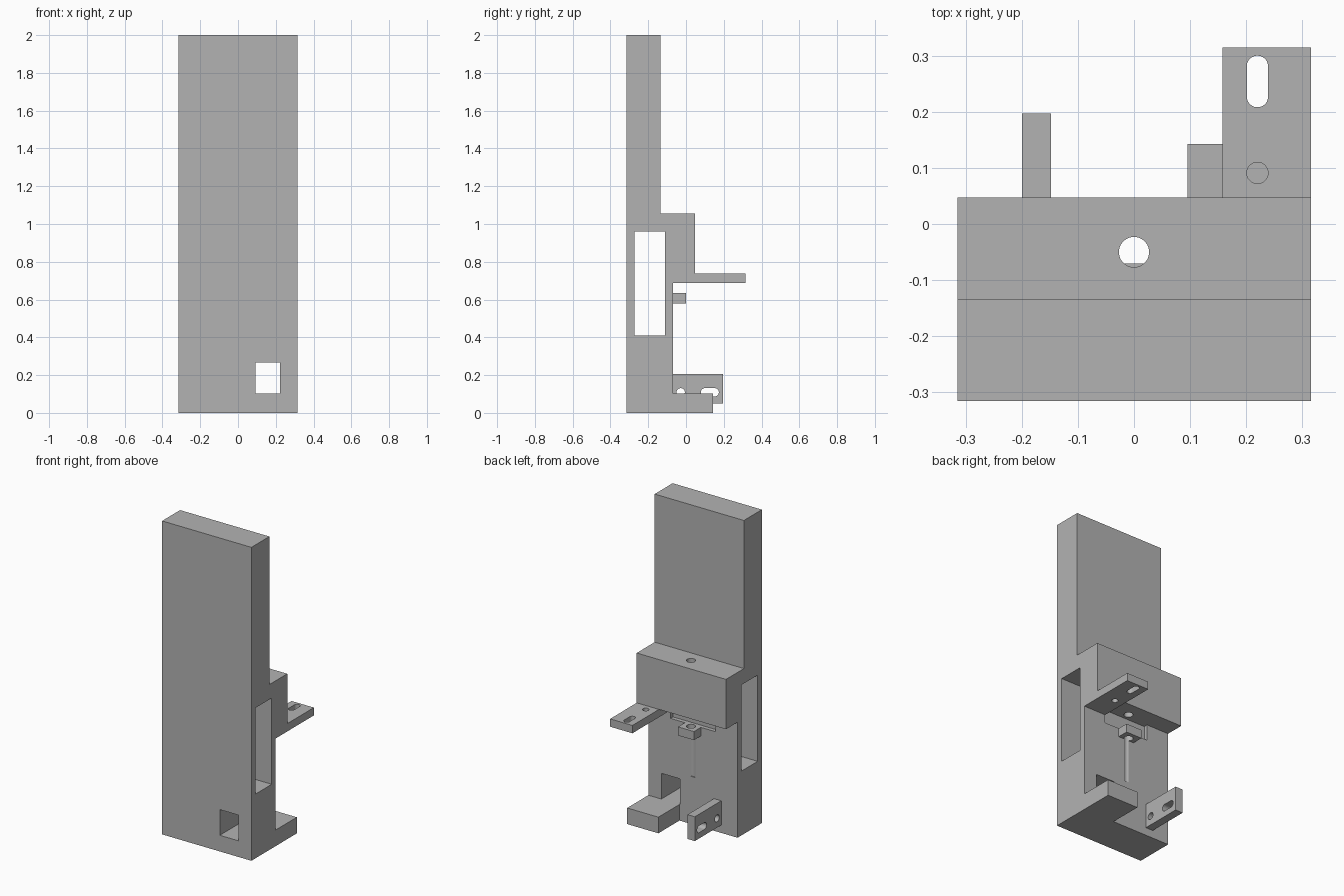
import bpy, bmesh, math
from mathutils import Vector

cube = bpy.data.objects.get("Cube")
if cube:
    bpy.data.objects.remove(cube, do_unlink=True)

grey = bpy.data.materials.new("plain_grey")
grey.use_nodes = True
grey.diffuse_color = (0.45, 0.45, 0.45, 1)
grey.node_tree.nodes["Principled BSDF"].inputs["Base Color"].default_value = (0.45, 0.45, 0.45, 1)


def prism(name, points, start, end, axis):
    """Extrude a 2D outline from start to end along axis x (outline y,z) or z (outline x,y)."""
    place = (lambda a, b: (start, a, b)) if axis == "x" else (lambda a, b: (a, b, start))
    shift = Vector((end - start, 0, 0) if axis == "x" else (0, 0, end - start))
    bm = bmesh.new()
    face = bm.faces.new([bm.verts.new(place(a, b)) for a, b in points])
    top = bmesh.ops.extrude_face_region(bm, geom=[face])["geom"]
    bmesh.ops.translate(bm, vec=shift, verts=[v for v in top if isinstance(v, bmesh.types.BMVert)])
    bmesh.ops.recalc_face_normals(bm, faces=bm.faces)
    mesh = bpy.data.meshes.new(name)
    bm.to_mesh(mesh)
    bm.free()
    mesh.materials.append(grey)
    obj = bpy.data.objects.new(name, mesh)
    bpy.context.collection.objects.link(obj)
    return obj


def box(name, x, y, z):
    outline = [(x[0], y[0]), (x[1], y[0]), (x[1], y[1]), (x[0], y[1])]
    return prism(name, outline, z[0], z[1], "z")


def slot(cu, cv, radius, half_length=0.0, along=0, steps=32):
    """Outline of a round hole, stretched into a slot along one coordinate."""
    points = []
    for i in range(steps):
        t = 2 * math.pi * (i + 0.5) / steps
        p = [radius * math.cos(t), radius * math.sin(t)]
        p[along] += math.copysign(half_length, p[along])
        points.append((cu + p[0], cv + p[1]))
    return points


def cut(obj, cutters):
    for cutter in cutters:
        cutter.hide_render = True
        mod = obj.modifiers.new("cut", "BOOLEAN")
        mod.operation = "DIFFERENCE"
        mod.solver = "EXACT"
        mod.object = cutter
        bpy.context.view_layer.update()
        result = bpy.data.meshes.new_from_object(obj.evaluated_get(bpy.context.evaluated_depsgraph_get()))
        obj.modifiers.clear()
        obj.data = result
        bpy.data.objects.remove(cutter, do_unlink=True)


W = 0.315          # half width of the body
WALL = -0.07       # rear wall of the lower body
LEDGE = 0.737      # underside of the rear block


def screw_hole():
    return prism("screw_cutter", slot(0, -0.05, 0.027), 0.304, 1.2, "z")


# Upright body with the thicker rear block
profile = [(-W, 0), (WALL, 0), (WALL, LEDGE), (0.047, LEDGE), (0.047, 1.055),
           (-0.134, 1.055), (-0.134, 2), (-W, 2)]
body = prism("body", profile, -W, W, "x")
cut(body, [
    box("window_cutter", (-0.5, 0.5), (-0.273, -0.11), (0.41, 0.96)),
    box("front_opening_cutter", (0.092, 0.223), (-0.5, 0.2), (0.103, 0.267)),
    box("recess_cutter", (-0.158, 0.158), (-0.095, 0), (0.635, LEDGE)),
    screw_hole(),
])

# Small tab with the screw hole
tab = box("screw_tab", (-0.056, 0.056), (WALL, 0), (0.58, 0.635))
cut(tab, [screw_hole()])

# Foot below the front opening
box("foot", (0.095, W), (WALL, 0.143), (0, 0.103))

# Horizontal mounting plate with a round hole and a slot
plate = box("mounting_plate", (0.158, W), (WALL, W), (0.687, LEDGE))
cut(plate, [
    prism("plate_hole_cutter", slot(0.22, 0.091, 0.019), 0.6, 0.8, "z"),
    prism("plate_slot_cutter", slot(0.22, 0.254, 0.019, 0.027, 1), 0.6, 0.8, "z"),
])

# Upright bracket with a round hole and a slot
bracket = box("side_bracket", (-0.2, -0.148), (WALL, 0.197), (0.05, 0.205))
cut(bracket, [
    prism("bracket_hole_cutter", slot(-0.028, 0.109, 0.022), -0.3, 0, "x"),
    prism("bracket_slot_cutter", slot(0.126, 0.109, 0.022, 0.026, 0), -0.3, 0, "x"),
])
